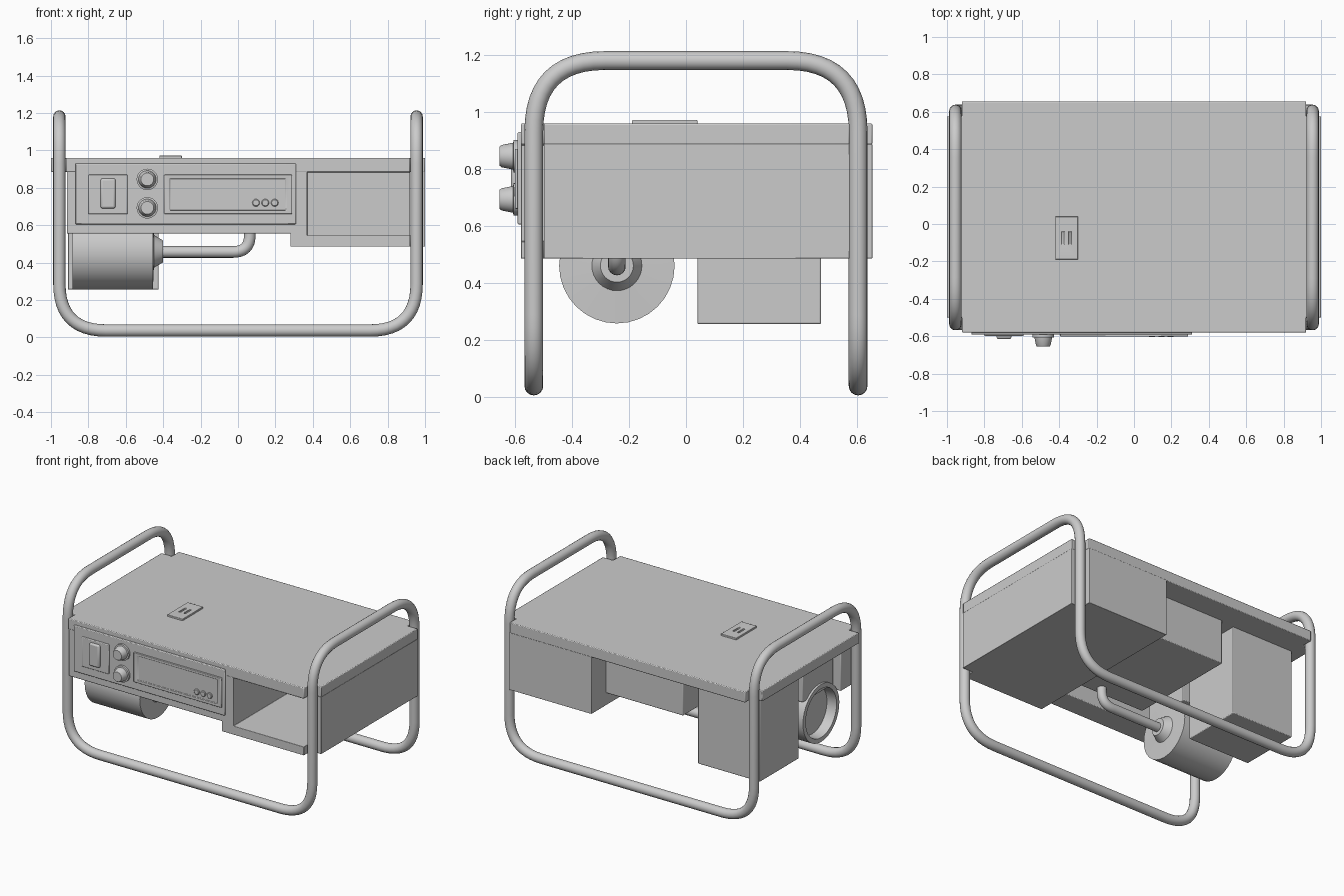
import bpy, bmesh, math
from mathutils import Vector, Matrix

if "Cube" in bpy.data.objects:
    bpy.data.objects.remove(bpy.data.objects["Cube"])


def finish(name, bm, bevel=0.0, angle=30):
    bmesh.ops.recalc_face_normals(bm, faces=bm.faces[:])
    me = bpy.data.meshes.new(name)
    bm.to_mesh(me)
    bm.free()
    ob = bpy.data.objects.new(name, me)
    bpy.context.collection.objects.link(ob)
    select(ob)
    if bevel:
        mod = ob.modifiers.new("bevel", 'BEVEL')
        mod.width, mod.segments, mod.limit_method = bevel, 2, 'ANGLE'
    bpy.ops.object.shade_smooth_by_angle(angle=math.radians(angle))
    return ob


def select(ob):
    bpy.ops.object.select_all(action='DESELECT')
    ob.select_set(True)
    bpy.context.view_layer.objects.active = ob


def box(name, x, y, z, bevel=0.005):
    bm = bmesh.new()
    bmesh.ops.create_cube(bm, size=1)
    for v in bm.verts:
        v.co = [a + (b - a) * (c + 0.5) for (a, b), c in zip((x, y, z), v.co)]
    return finish(name, bm, bevel)


def prism(name, outline, z0, z1, bevel=0.005):
    bm = bmesh.new()
    face = bm.faces.new([bm.verts.new((x, y, z0)) for x, y in outline])
    ext = bmesh.ops.extrude_face_region(bm, geom=[face])["geom"]
    bmesh.ops.translate(bm, vec=(0, 0, z1 - z0),
                        verts=[g for g in ext if isinstance(g, bmesh.types.BMVert)])
    return finish(name, bm, bevel)


def lathe(name, profile, loc, axis, segs=32):
    """Spin (radius, height) profile about z, then turn z onto axis."""
    bm = bmesh.new()
    vs = [bm.verts.new((r, 0, h)) for r, h in profile]
    es = [bm.edges.new(p) for p in zip(vs, vs[1:])]
    bmesh.ops.spin(bm, geom=vs + es, axis=(0, 0, 1), cent=(0, 0, 0),
                   angle=2 * math.pi, steps=segs, use_duplicate=False)
    bmesh.ops.remove_doubles(bm, verts=bm.verts[:], dist=1e-5)
    rot = Vector((0, 0, 1)).rotation_difference(Vector(axis)).to_matrix().to_4x4()
    bm.transform(Matrix.Translation(loc) @ rot)
    return finish(name, bm)


def pipe(name, corners, bend, radius, cyclic):
    """Round tube through corner points, every corner eased by a quadratic arc."""
    pts, n = [], len(corners)
    c = [Vector(p) for p in corners]
    for i, p in enumerate(c):
        if not cyclic and i in (0, n - 1):
            pts.append(p)
            continue
        a = p + (c[i - 1] - p).normalized() * bend
        b = p + (c[(i + 1) % n] - p).normalized() * bend
        for k in range(13):
            t = k / 12
            pts.append(a * (1 - t) ** 2 + p * 2 * t * (1 - t) + b * t * t)
    cu = bpy.data.curves.new(name, 'CURVE')
    cu.dimensions, cu.bevel_depth, cu.bevel_resolution = '3D', radius, 6
    cu.use_fill_caps = not cyclic
    sp = cu.splines.new('POLY')
    sp.points.add(len(pts) - 1)
    for q, p in zip(sp.points, pts):
        q.co = (*p, 1)
    sp.use_cyclic_u = cyclic
    ob = bpy.data.objects.new(name, cu)
    bpy.context.collection.objects.link(ob)
    select(ob)
    bpy.ops.object.convert(target='MESH')
    bpy.ops.object.shade_smooth_by_angle(angle=math.radians(40))


def cut(ob, cutter):
    mod = ob.modifiers.new("cut", 'BOOLEAN')
    mod.operation, mod.object, mod.solver = 'DIFFERENCE', cutter, 'EXACT'
    select(ob)
    bpy.ops.object.modifier_move_to_index(modifier="cut", index=0)
    bpy.ops.object.modifier_apply(modifier="cut")
    bpy.data.objects.remove(cutter)


# Continuous carrying frame: low rails front and back, high handles left and right
X, F, B, LO, HI = 0.955, -0.535, 0.605, 0.037, 1.181
pipe("tube_frame", [(-X, F, LO), (X, F, LO), (X, F, HI), (X, B, HI),
                    (X, B, LO), (-X, B, LO), (-X, B, HI), (-X, F, HI)], 0.25, 0.033, True)

# Top slab with corners notched around the tubes
right = [(0.92, -0.58), (0.92, -0.5), (1, -0.5), (1, 0.575), (0.92, 0.575), (0.92, 0.655)]
prism("top_slab", right + [(-x, y) for x, y in reversed(right)], 0.885, 0.96)

# Open storage bay on the right
bay = prism("storage_bay", [(0.28, -0.58)] + right + [(0.28, 0.655)], 0.485, 0.888)
cut(bay, box("bay_cutter", (0.37, 0.93), (-0.7, 0.58), (0.545, 0.884), 0))

# Boxes hanging under the slab
box("control_housing", (-0.915, 0.285), (-0.58, -0.42), (0.555, 0.89))
box("battery_box", (-0.91, -0.425), (0.04, 0.475), (0.255, 0.89))
box("middle_box", (-0.32, 0.285), (-0.3, 0.49), (0.57, 0.89))
box("motor_mount", (-0.87, -0.46), (-0.4, -0.06), (0.6, 0.89))

# Motor drum with open rim and conical outlet, and its pipe
lathe("motor_drum", [(0, 0.07), (0.165, 0.07), (0.172, 0), (0.203, 0), (0.203, 0.43),
                     (0.088, 0.435), (0.058, 0.485), (0, 0.485)],
      (-0.885, -0.243, 0.46), (1, 0, 0))
pipe("outlet_pipe", [(-0.42, -0.243, 0.457), (0.063, -0.243, 0.457), (0.063, -0.243, 0.62)],
     0.09, 0.031, False)

# Control panel
box("control_panel", (-0.87, 0.31), (-0.592, -0.57), (0.605, 0.93))
box("switch_plate", (-0.8, -0.59), (-0.6, -0.585), (0.66, 0.87))
box("switch_rocker", (-0.735, -0.655), (-0.615, -0.59), (0.69, 0.85), 0.01)
screen = box("display_bezel", (-0.395, 0.29), (-0.602, -0.585), (0.66, 0.87))
cut(screen, box("display_cutter", (-0.365, 0.255), (-0.7, -0.594), (0.68, 0.85), 0))
for i in range(3):
    lathe(f"display_button_{i + 1}", [(0, 0), (0.02, 0), (0.02, 0.014), (0.016, 0.018), (0, 0.018)],
          (0.096 + 0.05 * i, -0.585, 0.72), (0, -1, 0), 20)
for name, z in (("upper_knob", 0.845), ("lower_knob", 0.693)):
    lathe(name, [(0, 0), (0.057, 0), (0.057, 0.016), (0.047, 0.018), (0.039, 0.058),
                 (0.034, 0.065), (0, 0.065)], (-0.485, -0.59, z), (0, -1, 0))

# Top socket plate with two slots
socket = box("top_socket", (-0.42, -0.3), (-0.19, 0.04), (0.955, 0.972), 0.003)
for x in (-0.379, -0.342):
    cut(socket, box("slot_cutter", (x - 0.007, x + 0.007), (-0.11, -0.04), (0.963, 1.0), 0))
